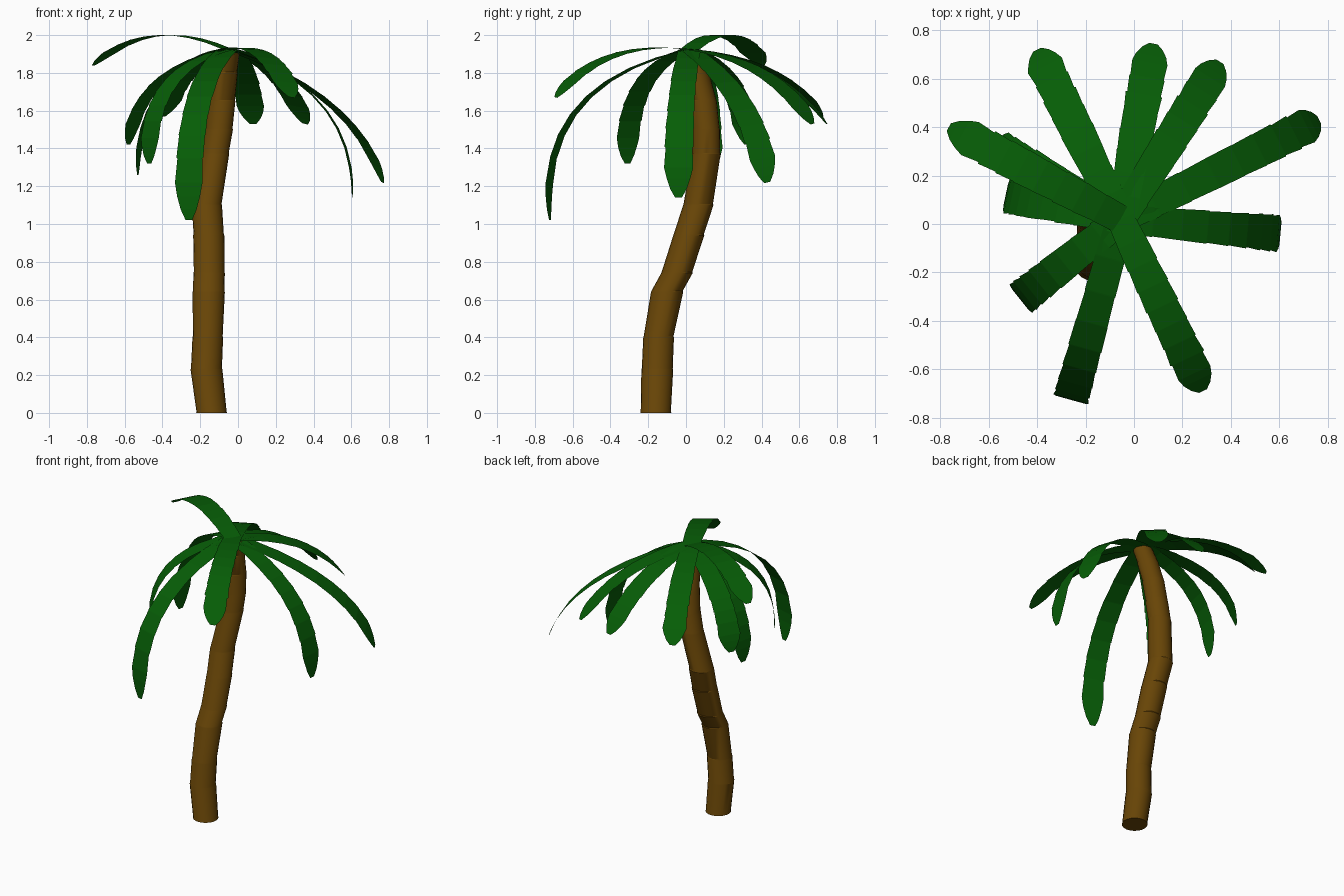
import bpy, bmesh, math, random
from mathutils import Vector

if "Cube" in bpy.data.objects:
    bpy.data.objects.remove(bpy.data.objects["Cube"])

random.seed(4)


def material(name, rgb):
    m = bpy.data.materials.new(name)
    m.diffuse_color = (*rgb, 1)
    m.use_nodes = True
    m.node_tree.nodes["Principled BSDF"].inputs["Base Color"].default_value = m.diffuse_color
    return m


BROWN = material("bark", (0.14, 0.06, 0.002))
GREEN = material("leaf", (0.002, 0.11, 0.002))


def loft(name, rings, mat, closed):
    """Skin a list of equal-length point rings."""
    bm = bmesh.new()
    vs = [[bm.verts.new(p) for p in r] for r in rings]
    n = len(rings[0])
    for a, b in zip(vs, vs[1:]):
        for i in range(n if closed else n - 1):
            j = (i + 1) % n
            bm.faces.new((a[i], a[j], b[j], b[i]))
    if closed:
        bm.faces.new(vs[0][::-1])
        bm.faces.new(vs[-1])
    mesh = bpy.data.meshes.new(name)
    bm.to_mesh(mesh)
    bm.free()
    mesh.materials.append(mat)
    ob = bpy.data.objects.new(name, mesh)
    bpy.context.collection.objects.link(ob)
    return ob


# Trunk: bent stack of bark segments (x, y, z, radius), a small step at each joint
PATH = [(-0.14, -0.16, 0, 0.081), (-0.167, -0.152, 0.23, 0.083),
        (-0.16, -0.145, 0.40, 0.08), (-0.155, -0.10, 0.64, 0.084),
        (-0.153, -0.048, 0.74, 0.082), (-0.155, 0.015, 0.94, 0.081),
        (-0.165, 0.065, 1.10, 0.079), (-0.122, 0.108, 1.37, 0.074),
        (-0.10, 0.107, 1.50, 0.072), (-0.085, 0.092, 1.65, 0.070),
        (-0.07, 0.055, 1.80, 0.067), (-0.055, 0.025, 1.90, 0.062)]
SIDES = 20
rings = []
for x, y, z, r in PATH:
    for dz, k in ((0, 1.015), (0.006, 0.985)):
        rings.append([(x + r * k * math.cos(2 * math.pi * i / SIDES),
                       y + r * k * math.sin(2 * math.pi * i / SIDES), z + dz)
                      for i in range(SIDES)])
trunk = loft("trunk", rings, BROWN, True)
bpy.context.view_layer.objects.active = trunk
trunk.select_set(True)
bpy.ops.object.shade_smooth_by_angle(angle=math.radians(30))
trunk.select_set(False)

# Fronds: tip x, y, z, bend point as a fraction outward and a height, side roll
FRONDS = [(-0.40, 0.72, 1.57, 0.70, 1.88, 0), (0.08, 0.745, 1.53, 0.65, 1.88, 0),
          (0.355, 0.67, 1.53, 0.68, 1.87, -0.2), (0.765, 0.43, 1.22, 0.83, 1.69, -0.22),
          (0.605, -0.04, 1.14, 1.02, 1.72, 0), (0.285, -0.69, 1.67, 0.66, 1.98, 0.12),
          (-0.26, -0.72, 1.02, 1.10, 1.75, 0), (-0.47, -0.31, 1.32, 1.05, 1.82, 0),
          (-0.53, 0.12, 1.26, 1.02, 1.79, 0), (-0.765, 0.40, 1.84, 0.58, 2.11, 0),
          (-0.58, 0.325, 1.42, 0.90, 1.82, 0)]
ROOT = Vector((-0.055, 0.02, 1.925))
SEGS = 8


def frond(index, tx, ty, tz, frac, bend_z, roll):
    tip = Vector((tx, ty, tz))
    bend = ROOT.lerp(tip, frac)
    bend.z = bend_z
    side = (tip - ROOT).cross(Vector((0, 0, 1))).normalized()
    # ragged stepped leaflet edges, then a pointed tip
    stations = []
    for k in range(SEGS):
        t = 0.86 * k / SEGS
        w = 0.062 + 0.012 * min(1, t * 2)
        stations += [(t, w * random.uniform(0.92, 0.98)),
                     (t + 0.83 / SEGS, w * random.uniform(0.99, 1.05))]
    stations += [(0.91, 0.063), (0.96, 0.044), (1.0, 0.018)]
    strip = []
    for t, w in stations:
        p = ROOT * (1 - t) ** 2 + bend * (2 * t * (1 - t)) + tip * t * t
        across = (side + Vector((0, 0, roll * t))).normalized() * w
        strip.append([p - across, p + across])
    loft(f"frond_{index}", strip, GREEN, False)


for i, f in enumerate(FRONDS, 1):
    frond(i, *f)
